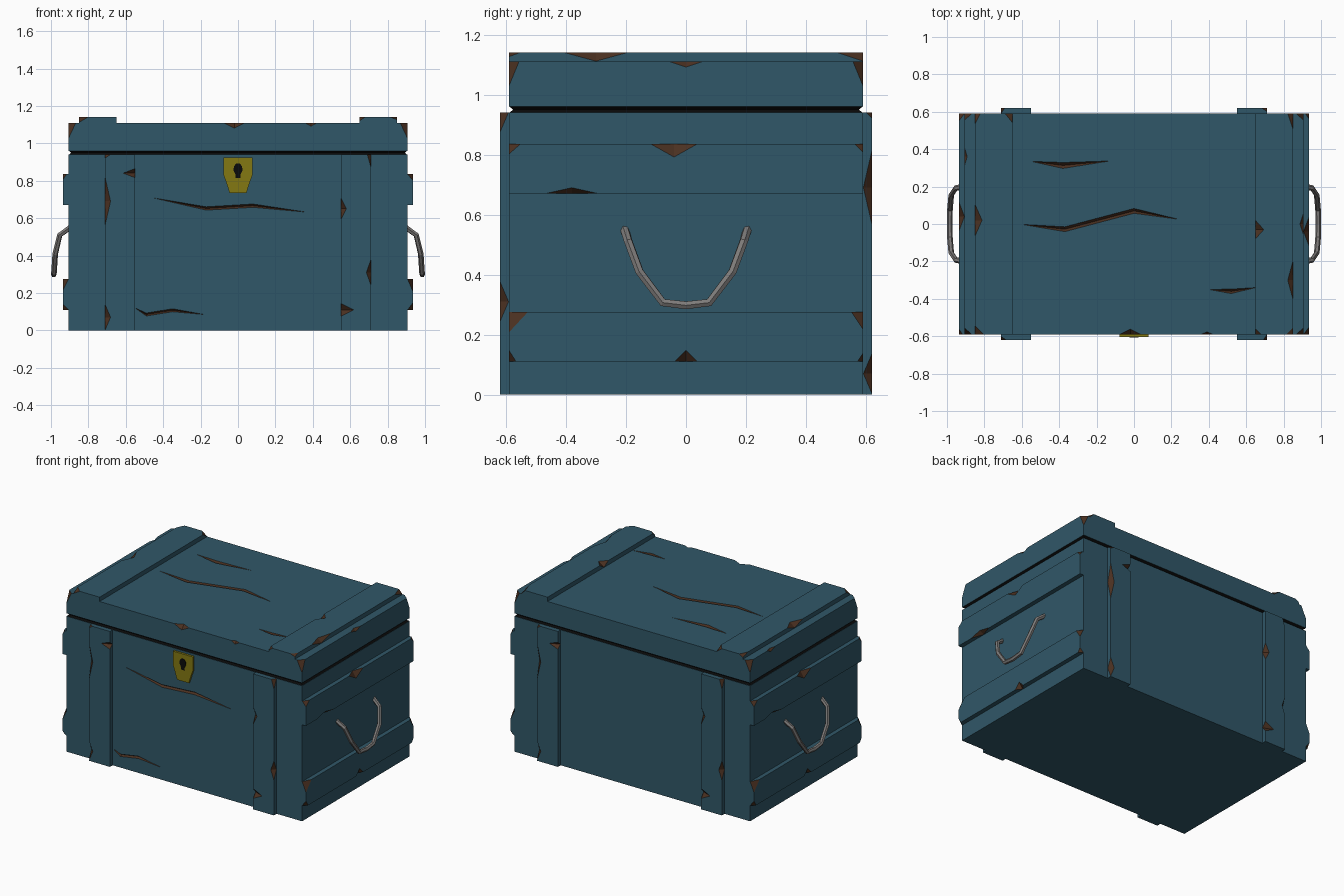
import bpy, bmesh, math
from mathutils import Vector

if "Cube" in bpy.data.objects:
    bpy.data.objects.remove(bpy.data.objects["Cube"])


def mat(name, rgb):
    m = bpy.data.materials.new(name)
    m.diffuse_color = (*rgb, 1)
    m.use_nodes = True
    m.node_tree.nodes["Principled BSDF"].inputs["Base Color"].default_value = m.diffuse_color
    return m


TEAL = mat("teal_paint", (0.030, 0.096, 0.138))
WOOD = mat("bare_wood", (0.070, 0.030, 0.015))
BLACK = mat("black", (0.003, 0.003, 0.003))
STEEL = mat("grey_steel", (0.21, 0.20, 0.195))
BRASS = mat("yellow_brass", (0.23, 0.19, 0.006))


def finish(bm, name, *mats):
    bmesh.ops.recalc_face_normals(bm, faces=bm.faces[:])
    me = bpy.data.meshes.new(name)
    bm.to_mesh(me)
    bm.free()
    for m in mats:
        me.materials.append(m)
    ob = bpy.data.objects.new(name, me)
    bpy.context.collection.objects.link(ob)
    return ob


def gouge(bm, pts, u, v):
    """Sharp-ended diamond-section solid along a few points."""
    u, v = Vector(u), Vector(v)
    pts = [Vector(p) for p in pts]
    rings = [[bm.verts.new(p + d) for d in (u, v, -u, -v)] for p in pts[1:-1]]
    a, b = bm.verts.new(pts[0]), bm.verts.new(pts[-1])
    for i in range(4):
        j = (i + 1) % 4
        bm.faces.new((a, rings[0][i], rings[0][j]))
        bm.faces.new((b, rings[-1][j], rings[-1][i]))
        for r, s in zip(rings, rings[1:]):
            bm.faces.new((r[i], s[i], s[j]))
            bm.faces.new((r[i], s[j], r[j]))


def box(name, lo, hi, chips=(), cracks=()):
    """Painted board; chips (centre, radii) and cracks (points, u, v) show bare wood."""
    bm = bmesh.new()
    bmesh.ops.create_cube(bm, size=1)
    lo, hi = Vector(lo), Vector(hi)
    for vert in bm.verts:
        vert.co = Vector([(lo[k] + hi[k]) / 2 + vert.co[k] * (hi[k] - lo[k]) for k in range(3)])
    ob = finish(bm, name, TEAL, WOOD)
    if not chips and not cracks:
        return ob
    bm = bmesh.new()
    for c, r in chips:
        c = Vector(c) * 1.001
        x = Vector((r[0], 0, 0))
        gouge(bm, (c - x, c, c + x), (0, r[1], 0), (0, 0, r[2]))
    for crack in cracks:
        gouge(bm, *crack)
    for f in bm.faces:
        f.material_index = 1
    cutter = finish(bm, "chip_cutter", TEAL, WOOD)
    cutter.hide_render = True
    mod = ob.modifiers.new("chips", 'BOOLEAN')
    mod.operation, mod.solver, mod.object = 'DIFFERENCE', 'EXACT', cutter
    bpy.context.view_layer.objects.active = ob
    bpy.ops.object.modifier_apply(modifier=mod.name)
    bpy.data.objects.remove(cutter)
    return ob


def opposite(ob, name):
    """Copy turned half a turn to the far side of the chest."""
    c = ob.copy()
    c.name = name
    c.rotation_euler.z = math.pi
    bpy.context.collection.objects.link(c)


X, Y = 0.905, 0.59

# Chest body with two cracks on the front
front_cracks = [
    ([(-0.46, -Y, 0.71), (-0.17, -Y, 0.652), (0.08, -Y, 0.667), (0.37, -Y, 0.632)],
     (0, 0, 0.009), (0, 0.015, 0)),
    ([(-0.55, -Y, 0.12), (-0.49, -Y, 0.085), (-0.35, -Y, 0.108), (-0.18, -Y, 0.085)],
     (0, 0, 0.008), (0, 0.015, 0)),
]
box("chest_body", (-X, -Y, 0), (X, Y, 0.94), cracks=front_cracks)

# Dark V-shaped gap between body and lid
bm = bmesh.new()
rings = [[bm.verts.new((sx * (X - i), sy * (Y - i), z)) for sx, sy in ((-1, -1), (1, -1), (1, 1), (-1, 1))]
         for z, i in ((0.939, 0.001), (0.95, 0.013), (0.961, 0.001))]
for r, s in zip(rings, rings[1:]):
    for k in range(4):
        bm.faces.new((r[k], r[(k + 1) % 4], s[(k + 1) % 4], s[k]))
bm.faces.new(rings[0][::-1])
bm.faces.new(rings[2])
finish(bm, "lid_gap", BLACK)

# Lid with chipped corners, chipped front edge and three cracks on top
lid_chips = [((sx * X, sy * Y, 1.11), (0.04, 0.035, 0.085)) for sx in (-1, 1) for sy in (-1, 1)]
lid_chips += [((-0.02, -Y, 1.11), (0.06, 0.03, 0.03)), ((0.39, -Y, 1.11), (0.035, 0.015, 0.02)),
              ((X, 0.0, 1.11), (0.02, 0.06, 0.02)), ((-X, 0.36, 1.11), (0.015, 0.05, 0.02))]
lid_cracks = [
    ([(-0.55, 0.335, 1.11), (-0.38, 0.313, 1.11), (-0.13, 0.337, 1.11)], (0, 0.016, 0), (0, 0, 0.02)),
    ([(-0.6, -0.002, 1.11), (-0.37, -0.028, 1.11), (0.0, 0.07, 1.11), (0.24, 0.025, 1.11)],
     (0, 0.013, 0), (0, 0, 0.02)),
    ([(0.4, -0.35, 1.11), (0.52, -0.36, 1.11), (0.65, -0.34, 1.11)], (0, 0.012, 0), (0, 0, 0.02)),
]
box("lid", (-X, -Y, 0.96), (X, Y, 1.11), lid_chips, lid_cracks)

# Lid battens
box("lid_batten_right", (0.65, -Y, 1.10), (0.85, Y, 1.14), [
    ((0.65, -0.03, 1.14), (0.045, 0.05, 0.03)), ((0.85, -0.3, 1.14), (0.03, 0.11, 0.03)),
    ((0.85, Y, 1.14), (0.03, 0.09, 0.03)), ((0.85, -Y, 1.14), (0.04, 0.04, 0.015)),
    ((0.65, -Y, 1.14), (0.03, 0.03, 0.02))])
box("lid_batten_left", (-0.85, -Y, 1.10), (-0.65, Y, 1.14), [
    ((-0.85, 0.02, 1.14), (0.04, 0.09, 0.03)), ((-0.85, -Y, 1.14), (0.05, 0.05, 0.03)),
    ((-0.65, Y, 1.14), (0.04, 0.05, 0.03)), ((-0.85, Y, 1.14), (0.03, 0.06, 0.02))])

# Upright battens on the front, repeated on the back
F = -0.62
b = box("front_batten_left", (-0.71, F, 0), (-0.55, -Y + 0.01, 0.94), [
    ((-0.71, F, 0.69), (0.03, 0.03, 0.13)), ((-0.55, F, 0.84), (0.065, 0.03, 0.025)),
    ((-0.71, F, 0.07), (0.03, 0.03, 0.07)), ((-0.71, F, 0.94), (0.03, 0.02, 0.02))])
opposite(b, "back_batten_right")
b = box("front_batten_right", (0.55, F, 0), (0.71, -Y + 0.01, 0.94), [
    ((0.55, F, 0.65), (0.03, 0.03, 0.06)), ((0.71, F, 0.31), (0.025, 0.03, 0.07)),
    ((0.55, F, 0.11), (0.07, 0.03, 0.035)), ((0.71, F, 0.94), (0.02, 0.03, 0.07))])
opposite(b, "back_batten_left")

# Level battens on the right end, repeated on the left
S = 0.935
b = box("side_batten_upper", (X - 0.01, -Y, 0.67), (S, Y, 0.835), [
    ((S, -0.04, 0.835), (0.03, 0.08, 0.045)), ((S, -0.38, 0.67), (0.03, 0.09, 0.02)),
    ((S, -Y, 0.835), (0.03, 0.04, 0.035)), ((S, Y, 0.835), (0.02, 0.03, 0.03))])
opposite(b, "left_side_batten_upper")
b = box("side_batten_lower", (X - 0.01, -Y, 0.11), (S, Y, 0.275), [
    ((S, -Y, 0.275), (0.03, 0.065, 0.07)), ((S, Y, 0.275), (0.03, 0.04, 0.06)),
    ((S, 0, 0.11), (0.03, 0.04, 0.04)), ((S, -Y, 0.11), (0.03, 0.025, 0.04)),
    ((S, Y, 0.11), (0.03, 0.02, 0.03))])
opposite(b, "left_side_batten_lower")

# Bent steel handles
half = [(0.895, 0.205, 0.552), (0.953, 0.192, 0.51), (0.977, 0.155, 0.41), (0.984, 0.077, 0.307)]
path = half + [(0.985, 0, 0.298)] + [(x, -y, z) for x, y, z in reversed(half)]
cu = bpy.data.curves.new("handle_path", 'CURVE')
cu.dimensions = '3D'
cu.bevel_depth, cu.bevel_resolution, cu.use_fill_caps = 0.015, 1, True
sp = cu.splines.new('POLY')
sp.points.add(len(path) - 1)
for p, co in zip(sp.points, path):
    p.co = (*co, 1)
cu.materials.append(STEEL)
h = bpy.data.objects.new("handle_right", cu)
bpy.context.collection.objects.link(h)
bpy.ops.object.select_all(action='DESELECT')
h.select_set(True)
bpy.context.view_layer.objects.active = h
bpy.ops.object.convert(target='MESH')
h = bpy.context.view_layer.objects.active
for f in h.data.polygons:
    f.use_smooth = False
opposite(h, "handle_left")


def plate(name, outline, y0, y1, material):
    """Flat shape in the front plane, with thickness from y0 to y1."""
    bm = bmesh.new()
    face = bm.faces.new([bm.verts.new((x, y0, z)) for x, z in outline])
    ext = bmesh.ops.extrude_face_region(bm, geom=[face])
    for v in ext["geom"]:
        if isinstance(v, bmesh.types.BMVert):
            v.co.y = y1
    return finish(bm, name, material)


# Brass lock plate and keyhole
side = [(0.045, 0.735), (0.062, 0.79), (0.077, 0.83), (0.077, 0.925)]
plate("lock_plate", side + [(-x, z) for x, z in reversed(side)], -0.58, -0.605, BRASS)
hole = [(0.012, 0.815), (0.014, 0.835), (0.024, 0.855), (0.022, 0.878), (0.009, 0.892)]
plate("keyhole", hole + [(-x, z) for x, z in reversed(hole)], -0.60, -0.607, BLACK)
